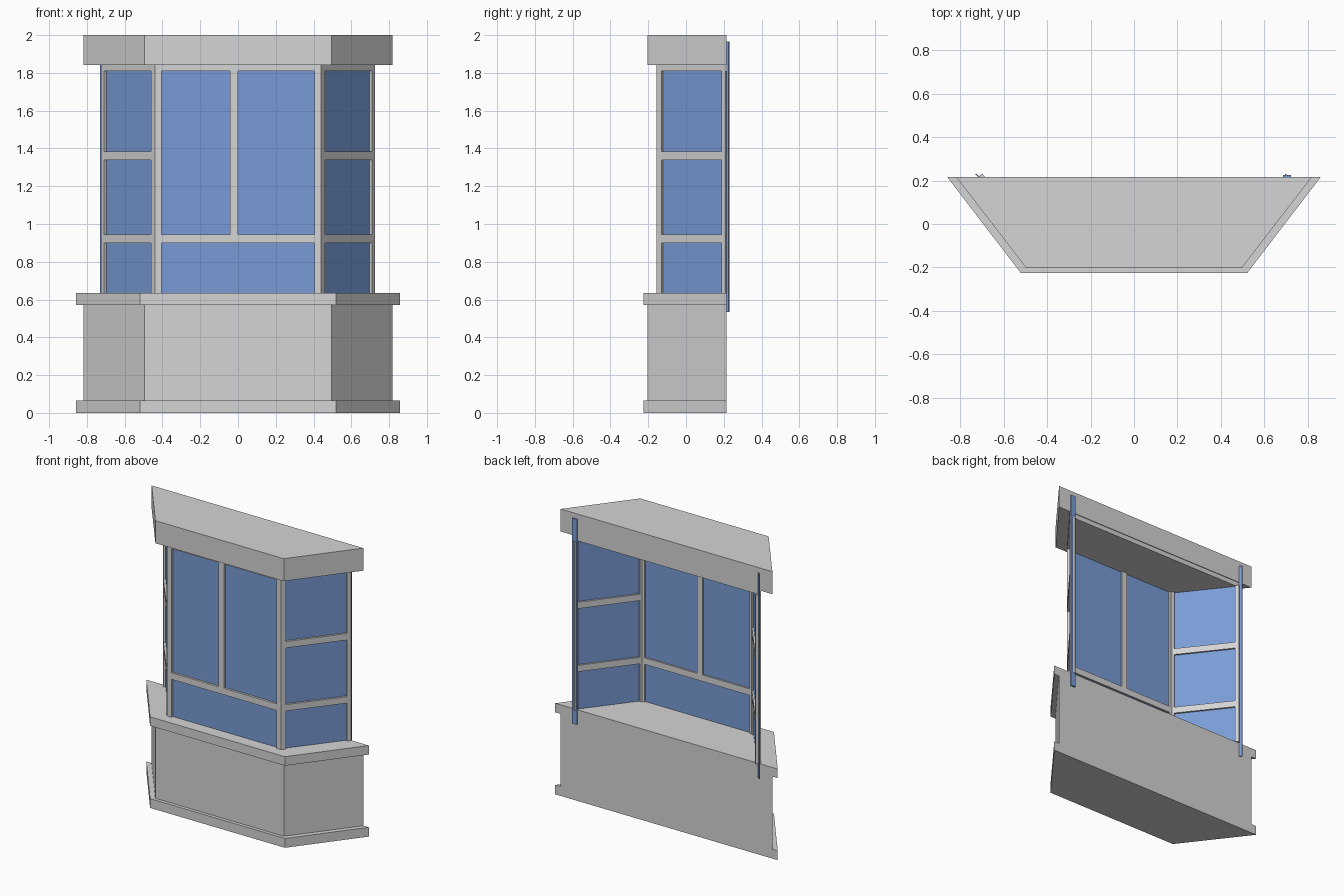
import bpy, bmesh
from mathutils import Vector

cube = bpy.data.objects.get("Cube")
if cube:
    bpy.data.objects.remove(cube, do_unlink=True)


def material(name, rgb):
    m = bpy.data.materials.new(name)
    m.use_nodes = True
    m.diffuse_color = (*rgb, 1)
    m.node_tree.nodes["Principled BSDF"].inputs["Base Color"].default_value = (*rgb, 1)
    return m


stone = material("pale_grey", (0.66, 0.66, 0.66))
blue = material("window_blue", (0.19, 0.33, 0.67))


def prism(name, outline, z0, z1, mat):
    """Extrude a plan outline from z0 to z1."""
    bm = bmesh.new()
    face = bm.faces.new([bm.verts.new((x, y, z0)) for x, y in outline])
    top = bmesh.ops.extrude_face_region(bm, geom=[face])["geom"]
    verts = [v for v in top if isinstance(v, bmesh.types.BMVert)]
    bmesh.ops.translate(bm, vec=(0, 0, z1 - z0), verts=verts)
    bmesh.ops.recalc_face_normals(bm, faces=bm.faces)
    mesh = bpy.data.meshes.new(name)
    bm.to_mesh(mesh)
    bm.free()
    mesh.materials.append(mat)
    ob = bpy.data.objects.new(name, mesh)
    bpy.context.collection.objects.link(ob)


def bay(front, back, y_front, y_back):
    """Bay plan: narrow front, splayed sides, wide back."""
    return [(-front, y_front), (front, y_front), (back, y_back), (-back, y_back)]


def rect(x0, x1, y0, y1):
    return [(x0, y0), (x1, y0), (x1, y1), (x0, y1)]


# Solid masonry layers
BACK = 0.215
wall_plan = bay(0.495, 0.817, -0.203, BACK)
ledge_plan = bay(0.52, 0.858, -0.226, BACK)
prism("plinth", ledge_plan, 0, 0.065, stone)
prism("base_wall", wall_plan, 0.065, 0.572, stone)
prism("sill", ledge_plan, 0.572, 0.635, stone)
prism("roof", wall_plan, 1.843, 2, stone)

# Window frame layout
SILL, HEAD = 0.635, 1.81
LOW, MID, RAIL = 0.9, 1.34, 0.045
T, G = 0.035, 0.015
corner, rear = Vector((0.44, -0.155)), Vector((0.725, 0.21))
d = (rear - corner).normalized()
inward = Vector((-d.y, d.x))
length = (rear - corner).length
yf = corner.y
prism("window_head", bay(corner.x, rear.x, yf, rear.y), HEAD, 1.843, stone)

# Front window
prism("front_rail", rect(-0.41, 0.41, yf, yf + T), LOW, LOW + RAIL, stone)
prism("front_mullion", rect(-0.042, 0.0, yf, yf + T), LOW + RAIL, HEAD, stone)
prism("front_glass", rect(-0.415, 0.415, yf + G, yf + G + 0.008), SILL, HEAD, blue)


def side_strip(s, a, b, u, v):
    """Plan of a strip on a splayed side: a to b along it, u to v inward."""
    pts = [corner + d * p + inward * q for p, q in ((a, u), (b, u), (b, v), (a, v))]
    return [(s * p.x, p.y) for p in pts]


for s, side in ((1, "left"), (-1, "right")):
    # Mitred post wrapping the corner
    edge = corner + d * 0.032
    post = [corner, edge, edge + inward * T, Vector((corner.x - T * 0.488, yf + T)),
            Vector((0.405, yf + T)), Vector((0.405, yf))]
    prism(side + "_corner_post", [(s * p.x, p.y) for p in post], SILL, HEAD, stone)
    prism(side + "_rear_post", side_strip(s, length - 0.027, length, 0, T), SILL, HEAD, stone)
    for label, z in (("lower", LOW), ("upper", MID)):
        prism(f"{side}_{label}_rail", side_strip(s, 0.03, length - 0.025, 0, T),
              z, z + RAIL, stone)
    prism(side + "_glass", side_strip(s, 0.025, length - 0.02, G, G + 0.008), SILL, HEAD, blue)

# Slim blue strips fixed to the back
prism("left_back_strip", rect(0.685, 0.722, BACK, 0.225), 0.535, 1.965, blue)
prism("right_back_strip", [(-0.73, 0.228), (-0.714, BACK), (-0.709, 0.217), (-0.724, 0.23)],
      0.535, 1.965, blue)
